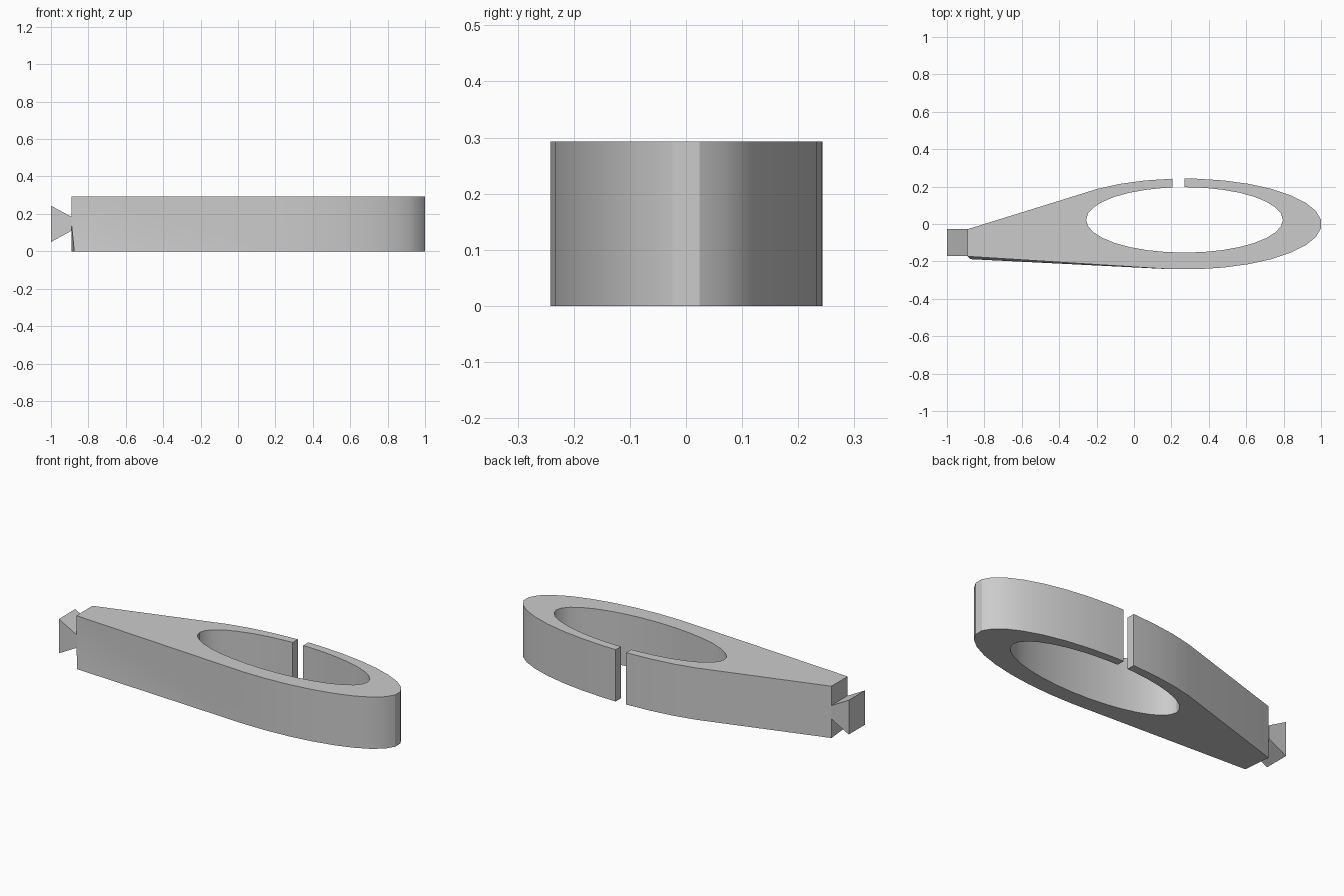
import bpy, bmesh
from math import cos, sin, radians

cube = bpy.data.objects.get("Cube")
if cube:
    bpy.data.objects.remove(cube, do_unlink=True)

HEIGHT = 0.293
CENTRE = 0.27
SLOT = 0.205
STEP = 11.25

grey = bpy.data.materials.new("light grey")
grey.use_nodes = True
GREY = (0.6, 0.6, 0.6, 1)
grey.diffuse_color = GREY
grey.node_tree.nodes["Principled BSDF"].inputs["Base Color"].default_value = GREY


def add_object(name, bm):
    bmesh.ops.recalc_face_normals(bm, faces=bm.faces)
    mesh = bpy.data.meshes.new(name)
    bm.to_mesh(mesh)
    bm.free()
    mesh.materials.append(grey)
    obj = bpy.data.objects.new(name, mesh)
    bpy.context.collection.objects.link(obj)
    return obj


def arc(a, b, cy, first, count, direction):
    """Points on an ellipse, spaced by STEP degrees."""
    angles = [radians(first + direction * STEP * i) for i in range(count)]
    return [(CENTRE + a * cos(t), cy + b * sin(t)) for t in angles]


# Clamp outline: outer ring, tapered arm, then back round the bore
half = STEP / 2
outline = [(CENTRE, 0.243)]
outline += arc(0.733, 0.243, 0, 90 - half, 17, -1)
tail_front = len(outline)
outline += [(-0.89, -0.173), (-0.89, -0.028)]
outline += arc(0.733, 0.243, 0, 135 - half, 4, -1)
outline += [(SLOT, 0.242), (SLOT, 0.196)]
outline += arc(0.526, 0.175, 0.022, 90 + STEP, 31, 1)
outline += [(CENTRE, 0.197)]

bm = bmesh.new()
lower = [bm.verts.new((x, y, 0)) for x, y in outline]
upper = [bm.verts.new((x, y, HEIGHT)) for x, y in outline]
bm.faces.new(lower)
bm.faces.new(upper)
middle = bm.verts.new((-0.89, -0.173, HEIGHT / 2))
lower[tail_front].co.xy = (-0.875, -0.188)
n = len(outline)
for i in range(n):
    j = (i + 1) % n
    if i == tail_front - 1:        # twisted front flank of the arm
        bm.faces.new((lower[i], lower[j], middle))
        bm.faces.new((lower[i], middle, upper[j], upper[i]))
    elif i == tail_front:          # end of the arm
        bm.faces.new((lower[i], lower[j], middle))
        bm.faces.new((middle, lower[j], upper[j], upper[i]))
    else:
        bm.faces.new((lower[i], lower[j], upper[j], upper[i]))
clamp = add_object("clamp_ring_and_arm", bm)

bpy.ops.object.select_all(action='DESELECT')
clamp.select_set(True)
bpy.context.view_layer.objects.active = clamp
bpy.ops.object.shade_smooth_by_angle(angle=radians(30))

# Dovetail connector on the end of the arm
bm = bmesh.new()
profile = [(-1, 0.05), (-0.89, 0.11), (-0.89, 0.184), (-1, 0.244)]
face = bm.faces.new([bm.verts.new((x, -0.172, z)) for x, z in profile])
extruded = bmesh.ops.extrude_face_region(bm, geom=[face])["geom"]
bmesh.ops.translate(bm, vec=(0, 0.146, 0),
                    verts=[v for v in extruded if isinstance(v, bmesh.types.BMVert)])
add_object("dovetail_connector", bm)
